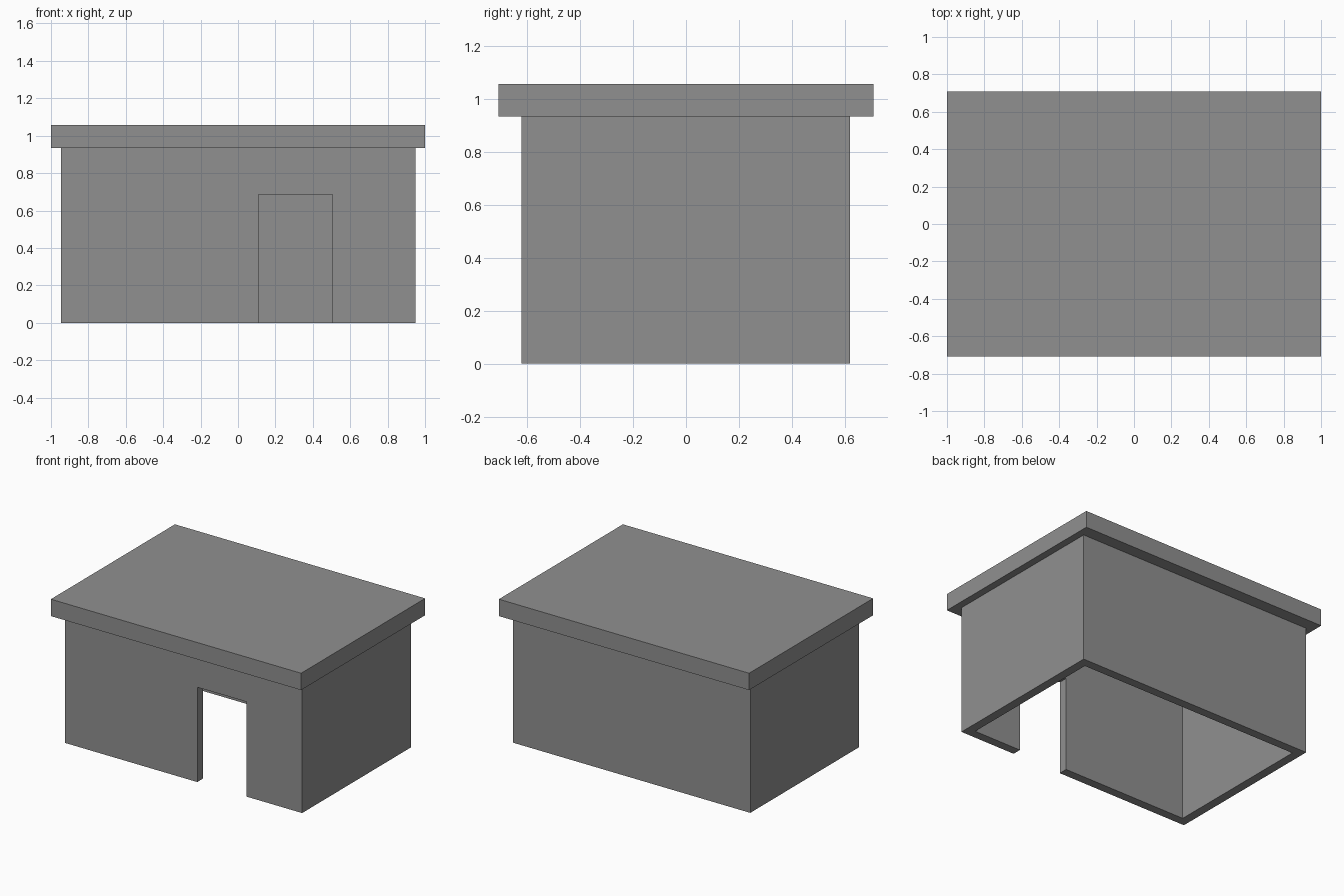
import bpy

if "Cube" in bpy.data.objects:
    bpy.data.objects.remove(bpy.data.objects["Cube"])

WALL = 0.064      # wall thickness
EAVE = 0.935      # top of walls, underside of roof
X0, X1, Y0, Y1 = -0.947, 0.948, -0.622, 0.619

# Dark grey for the whole building
grey = bpy.data.materials.new("dark_grey")
grey.diffuse_color = (0.28, 0.28, 0.28, 1)
grey.use_nodes = True
grey.node_tree.nodes["Principled BSDF"].inputs["Base Color"].default_value = grey.diffuse_color


def box(name, lo, hi):
    """Axis-aligned box between two opposite corners."""
    centre = [(a + b) / 2 for a, b in zip(lo, hi)]
    bpy.ops.mesh.primitive_cube_add(size=1, location=centre)
    ob = bpy.context.object
    ob.name = name
    ob.scale = [b - a for a, b in zip(lo, hi)]
    bpy.ops.object.transform_apply(location=False, rotation=False, scale=True)
    ob.data.materials.append(grey)
    return ob


def cut(target, cutter):
    """Subtract the cutter from the target and remove it."""
    cutter.hide_render = True
    mod = target.modifiers.new(cutter.name, 'BOOLEAN')
    mod.operation = 'DIFFERENCE'
    mod.solver = 'EXACT'
    mod.object = cutter
    bpy.context.view_layer.objects.active = target
    bpy.ops.object.modifier_apply(modifier=mod.name)
    bpy.data.objects.remove(cutter, do_unlink=True)


# Walls: hollow shell, open below, with a doorway in the front
walls = box("walls", (X0, Y0, 0), (X1, Y1, EAVE))
cut(walls, box("room_cutter", (X0 + WALL, Y0 + WALL, -0.2),
               (X1 - WALL, Y1 - WALL, EAVE + 0.2)))
cut(walls, box("door_cutter", (0.11, Y0 - 0.2, -0.2),
               (0.504, Y0 + WALL + 0.2, 0.685)))

# Flat overhanging roof slab
box("roof", (-1, -0.708, EAVE), (1, 0.708, 1.057))
